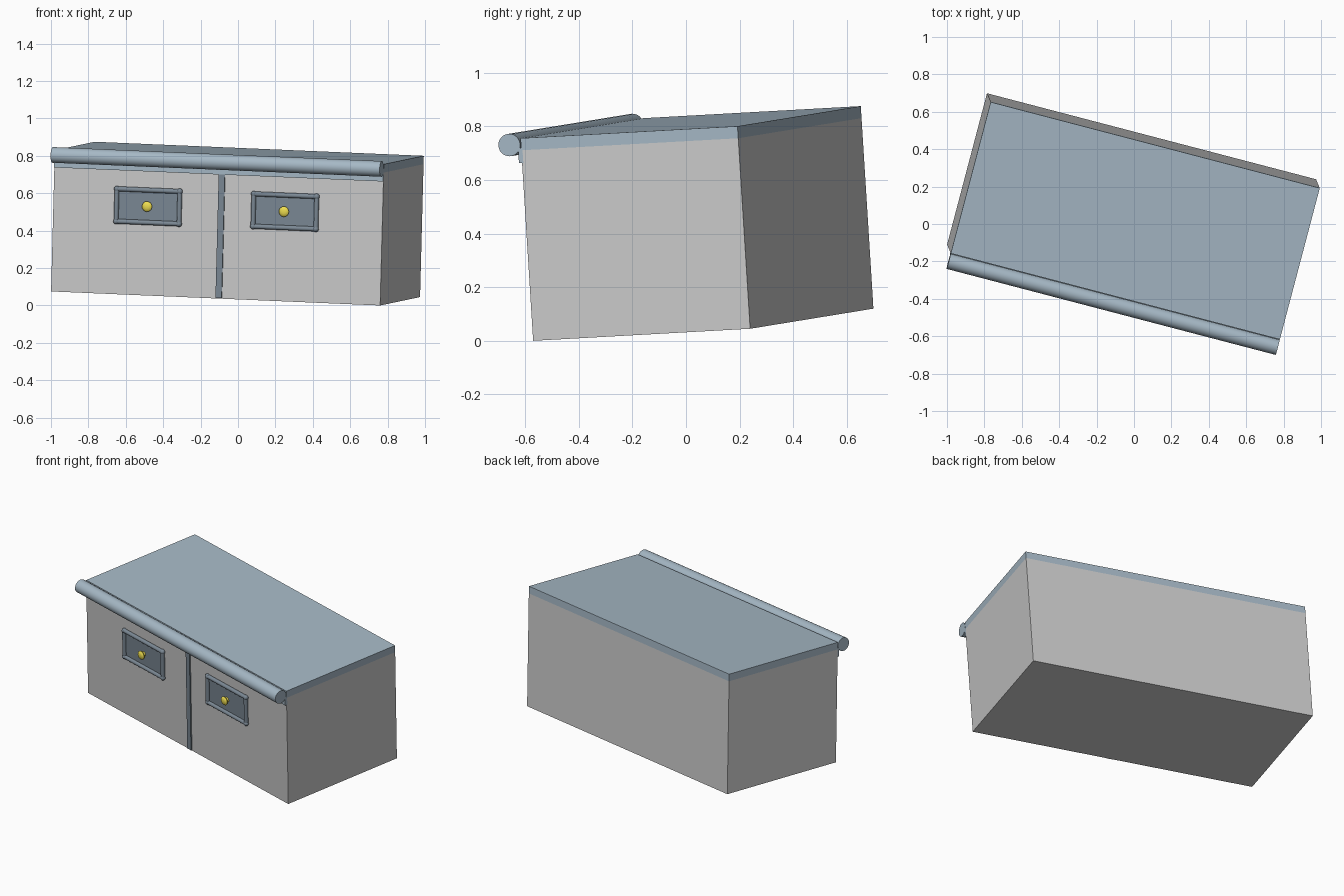
import bpy, bmesh, math
from mathutils import Matrix, Vector

if "Cube" in bpy.data.objects:
    bpy.data.objects.remove(bpy.data.objects["Cube"])

# Cabinet frame: x along the front, y to the back, z up, slightly turned and tilted
ex = Vector((1.76, -0.46, -0.075)).normalized()
ey = Vector((0.21, 0.81, 0.045))
ey = (ey - ex * ey.dot(ex)).normalized()
ez = ex.cross(ey)
L, D, H = 1.82, 0.838, 0.757
origin = Vector((0.76, -0.57, 0)) - ex * L
FRAME = Matrix((ex, ey, ez)).transposed().to_4x4()
FRAME.translation = origin


def material(name, rgb):
    m = bpy.data.materials.new(name)
    m.diffuse_color = (*rgb, 1)
    m.use_nodes = True
    m.node_tree.nodes["Principled BSDF"].inputs["Base Color"].default_value = m.diffuse_color
    return m


SLATE = material("slate", (0.38, 0.48, 0.56))
DARK = material("dark_slate", (0.20, 0.25, 0.30))
GOLD = material("gold", (0.85, 0.72, 0.08))


def finish(name, bm, mat=None, smooth=False):
    bmesh.ops.recalc_face_normals(bm, faces=bm.faces)
    me = bpy.data.meshes.new(name)
    bm.to_mesh(me)
    bm.free()
    ob = bpy.data.objects.new(name, me)
    bpy.context.collection.objects.link(ob)
    ob.matrix_world = FRAME
    if mat:
        me.materials.append(mat)
    if smooth:
        bpy.ops.object.select_all(action='DESELECT')
        ob.select_set(True)
        bpy.context.view_layer.objects.active = ob
        bpy.ops.object.shade_smooth_by_angle(angle=math.radians(40))
    return ob


def box(name, lo, hi, mat=None):
    lo, hi = Vector(lo), Vector(hi)
    bm = bmesh.new()
    m = Matrix.Translation((lo + hi) / 2) @ Matrix.Diagonal((*(hi - lo), 1))
    bmesh.ops.create_cube(bm, size=1, matrix=m)
    return finish(name, bm, mat)


def add_rod(bm, a, b, r, segments):
    a, b = Vector(a), Vector(b)
    turn = (b - a).to_track_quat('Z', 'Y').to_matrix().to_4x4()
    bmesh.ops.create_cone(bm, cap_ends=True, segments=segments, radius1=r, radius2=r,
                          depth=(b - a).length,
                          matrix=Matrix.Translation((a + b) / 2) @ turn)


# Carcass and worktop
box("cabinet_body", (0, 0, 0), (L, D, H - 0.045))
box("worktop", (0, 0, H - 0.045), (L, D, H), SLATE)

# Rounded front edge and the strip beneath it
bm = bmesh.new()
add_rod(bm, (0, -0.045, 0.734), (L, -0.045, 0.734), 0.042, 24)
finish("front_roll", bm, SLATE, True)
box("under_roll_trim", (0, -0.012, 0.665), (L, 0.005, 0.72), SLATE)

# Divider between the two halves
box("centre_divider", (0.911, -0.008, 0.004), (0.945, 0.005, 0.67), DARK)


def drawer(side, u, w):
    hw, hh = 0.174, 0.087
    box(side + "_drawer_panel", (u - hw, -0.006, w - hh), (u + hw, 0.005, w + hh), DARK)
    # Round moulding with ball corners
    bm = bmesh.new()
    pts = [(u + sx * hw, -0.008, w + sz * hh)
           for sx, sz in ((-1, -1), (1, -1), (1, 1), (-1, 1))]
    for i, p in enumerate(pts):
        add_rod(bm, p, pts[(i + 1) % 4], 0.013, 12)
        bmesh.ops.create_uvsphere(bm, u_segments=12, v_segments=8, radius=0.016,
                                  matrix=Matrix.Translation(p))
    finish(side + "_drawer_moulding", bm, DARK, True)
    # Turned knob: profile of (radius, distance from the panel)
    profile = [(0, 0), (0.016, 0), (0.012, 0.012), (0.026, 0.018),
               (0.028, 0.024), (0.022, 0.030), (0.011, 0.033), (0, 0.034)]
    bm = bmesh.new()
    vs = [bm.verts.new((u + r, -0.005 - d, w)) for r, d in profile]
    es = [bm.edges.new(e) for e in zip(vs, vs[1:])]
    bmesh.ops.spin(bm, geom=vs + es, cent=(u, 0, w), axis=(0, 1, 0),
                   angle=math.tau, steps=16, use_duplicate=False)
    bmesh.ops.remove_doubles(bm, verts=bm.verts, dist=1e-5)
    finish(side + "_drawer_knob", bm, GOLD, True)


drawer("left", 0.525, 0.478)
drawer("right", 1.282, 0.482)
